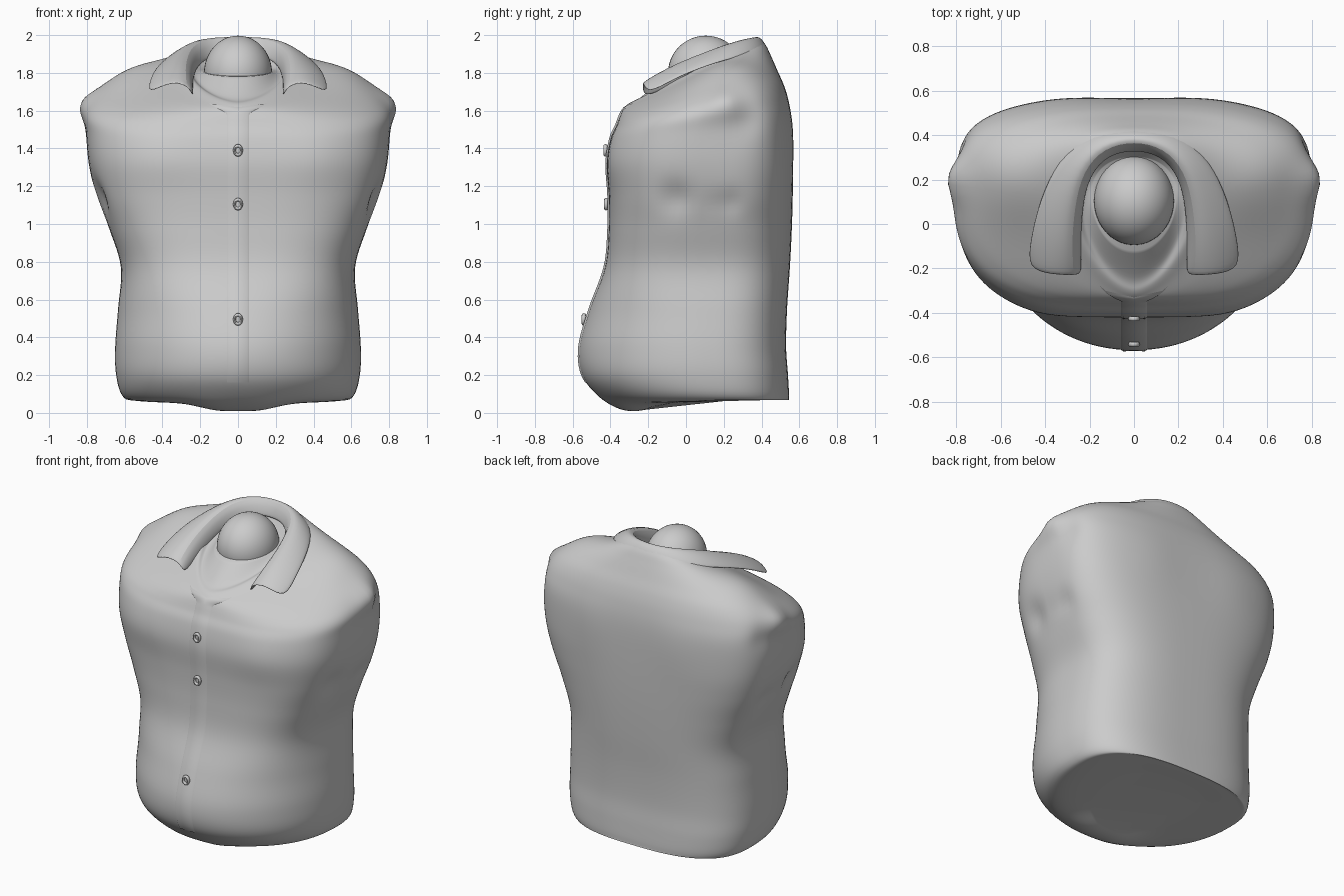
import bpy, bmesh, math
from mathutils import Vector

if "Cube" in bpy.data.objects:
    bpy.data.objects.remove(bpy.data.objects["Cube"])

grey = bpy.data.materials.new("plain grey")
grey.use_nodes = True
GREY = (0.6, 0.6, 0.6, 1)
grey.diffuse_color = GREY
grey.node_tree.nodes["Principled BSDF"].inputs["Base Color"].default_value = GREY

# Torso rings: half width, front y, back y, front z, back z, front and back roundness
RINGS = [
    (.30, -.22, .40, .05, .07, 2.2, 2.6),
    (.53, -.37, .53, .055, .07, 2.2, 2.7),
    (.61, -.47, .545, .10, .08, 2.1, 2.8),
    (.645, -.55, .54, .20, .20, 2.1, 2.9),
    (.65, -.565, .53, .35, .35, 2.1, 2.9),
    (.635, -.51, .535, .55, .55, 2.3, 2.9),
    (.62, -.43, .55, .77, .77, 2.9, 2.9),
    (.68, -.41, .56, .97, .97, 3.1, 2.9),
    (.75, -.41, .565, 1.15, 1.15, 3.1, 3.0),
    (.79, -.42, .565, 1.32, 1.32, 3.1, 3.2),
    (.805, -.40, .56, 1.45, 1.52, 3.0, 3.2),
    (.81, -.37, .545, 1.52, 1.64, 2.8, 2.8),
    (.76, -.355, .52, 1.56, 1.73, 2.5, 2.6),
    (.65, -.345, .485, 1.585, 1.81, 2.3, 2.4),
    (.50, -.335, .45, 1.605, 1.89, 2.1, 2.3),
    (.36, -.325, .42, 1.62, 1.95, 1.8, 2.3),
    (.28, -.30, .385, 1.64, 1.975, 1.7, 2.3),
    (.235, -.24, .34, 1.67, 1.89, 1.8, 2.3),
    (.19, -.12, .30, 1.78, 1.83, 2.0, 2.2),
]
STEPS, SEGS = 6, 112

# Soft bumps and dents: centre, radius, push (mirrored across x)
BUMPS = [
    ((.82, .20, 1.63), .09, (.035, 0, .01)),
    ((.80, .33, 1.56), .09, (-.02, 0, 0)),
    ((.58, .20, 1.76), .22, (0, 0, .05)),
    ((.72, -.05, 1.14), .09, (-.03, .01, 0)),
    ((.72, .22, 1.12), .07, (-.02, 0, 0)),
    ((.42, -.40, 1.36), .16, (0, -.01, 0)),
    ((.30, .56, 1.45), .20, (0, .008, 0)),
    ((.10, -.28, .05), .14, (0, 0, -.034)),
]


def ring_at(t):
    """Smoothly interpolated ring values at position t along the list."""
    i = min(int(t), len(RINGS) - 2)
    f = t - i
    a, b, c, d = (RINGS[max(0, min(len(RINGS) - 1, i + k))] for k in (-1, 0, 1, 2))
    return [q + .5 * f * (r - p + f * (2*p - 5*q + 4*r - s + f * (3*(q - r) + s - p)))
            for p, q, r, s in zip(a, b, c, d)]


def surface(t, ang):
    """Torso point: ang 0 is the centre front, pi the centre back."""
    w, yf, yb, zf, zb, nf, nb = ring_at(t)
    s, c = math.sin(ang), math.cos(ang)
    n = nf if c > 0 else nb
    yc = yf + (yb - yf) * .6
    y = yc + abs(c) ** (2 / n) * ((yf if c > 0 else yb) - yc)
    x = w * math.copysign(abs(s) ** (2 / n), s)
    p = Vector((x, y, zf + (zb - zf) * (y - yf) / (yb - yf)))
    out = p.copy()
    for centre, rad, push in BUMPS:
        for side in (-1, 1):
            m = Vector((side, 1, 1))
            g = math.exp(-((p - Vector(centre) * m).length / rad) ** 2)
            out += Vector(push) * m * g
    return out


def finish(name, bm, thickness=0, subdiv=0):
    bmesh.ops.recalc_face_normals(bm, faces=bm.faces)
    me = bpy.data.meshes.new(name)
    bm.to_mesh(me)
    bm.free()
    me.materials.append(grey)
    ob = bpy.data.objects.new(name, me)
    bpy.context.collection.objects.link(ob)
    if thickness:
        mod = ob.modifiers.new("Thickness", "SOLIDIFY")
        mod.thickness, mod.offset = thickness, 0
    if subdiv:
        mod = ob.modifiers.new("Smooth", "SUBSURF")
        mod.levels = mod.render_levels = subdiv
    bpy.ops.object.select_all(action="DESELECT")
    ob.select_set(True)
    bpy.context.view_layer.objects.active = ob
    bpy.ops.object.shade_smooth_by_angle(angle=math.radians(60))
    return ob


def loft(rows, closed=False, caps=False):
    """Skin rows of points with quads."""
    bm = bmesh.new()
    vs = [[bm.verts.new(p) for p in row] for row in rows]
    for a, b in zip(vs, vs[1:]):
        for j in range(len(a) if closed else len(a) - 1):
            k = (j + 1) % len(a)
            bm.faces.new((a[j], a[k], b[k], b[j]))
    if caps:
        bm.faces.new(vs[0])
        bm.faces.new(vs[-1])
    return bm


# Shirt body, running over the shoulders and down inside the neck
count = (len(RINGS) - 1) * STEPS
body_rows = [[surface(i / STEPS, 2 * math.pi * j / SEGS) for j in range(SEGS)]
             for i in range(count + 1)]
finish("shirt_body", loft(body_rows, closed=True, caps=True))

# Neck stump
bm = bmesh.new()
bmesh.ops.create_uvsphere(bm, u_segments=40, v_segments=24, radius=1)
for v in bm.verts:
    v.co = Vector((v.co.x * .18, .105 + v.co.y * .2, 1.80 + v.co.z * .197))
finish("neck_stump", bm)

# Button placket: thin band that flares towards the collar
placket = []
for i in range(2 * STEPS + 4, 15 * STEPS):
    t = i / STEPS
    half = .065 + .12 * max(0, (t - 12.5) / 2.5) ** 2
    row = []
    for k, lift in ((-1, -.004), (-.75, .007), (0, .003), (.75, .007), (1, -.004)):
        w, n = ring_at(t)[0], ring_at(t)[5]
        ang = math.asin(min(1, (half * abs(k) / w) ** (n / 2)))
        row.append(surface(t, math.copysign(ang, k)) + Vector((0, -lift, lift * .3)))
    placket.append(row)
finish("button_placket", loft(placket))


def front_y(z):
    return min((surface(i / 20, 0) for i in range(40, 300)),
               key=lambda p: abs(p.z - z)).y


# Buttons: raised rim around a flat centre
for number, z in enumerate((1.39, 1.105, .495)):
    rim = [[((.019 + .007 * math.cos(b)) * math.cos(a),
             front_y(z) - .014 + .011 * math.sin(b),
             z + (.024 + .009 * math.cos(b)) * math.sin(a))
            for b in (2 * math.pi * k / 8 for k in range(8))]
           for a in (2 * math.pi * j / 20 for j in range(21))]
    bm = loft(rim, closed=True)
    bmesh.ops.remove_doubles(bm, verts=bm.verts, dist=.0001)
    disc = [bm.verts.new((.02 * math.cos(a), front_y(z) - .012, z + .025 * math.sin(a)))
            for a in (2 * math.pi * j / 20 for j in range(20))]
    bm.faces.new(disc)
    finish("button_%d" % (number + 1), bm)

# Folded collar: stand, fold and outer edge, listed from front wing to centre back
STAND = [(.235, -.23, 1.66), (.24, -.10, 1.72), (.235, .08, 1.79), (.20, .22, 1.85), (.12, .31, 1.89), (0, .335, 1.89)]
FOLD = [(.26, -.235, 1.735), (.275, -.10, 1.83), (.26, .08, 1.91), (.225, .24, 1.975), (.13, .345, 2.0), (0, .375, 2.0)]
DRAPE = [(.37, -.235, 1.75), (.37, -.09, 1.82), (.35, .09, 1.89), (.29, .27, 1.945), (.17, .385, 1.965), (0, .41, 1.97)]
EDGE = [(.485, -.205, 1.68), (.47, -.07, 1.765), (.43, .10, 1.835), (.345, .29, 1.89), (.20, .415, 1.91), (0, .435, 1.92)]
collar = [[(-x, y, z) for x, y, z in side] + side[-2::-1]
          for side in (STAND, FOLD, DRAPE, EDGE)]
finish("collar", loft(collar), thickness=.018, subdiv=2)
